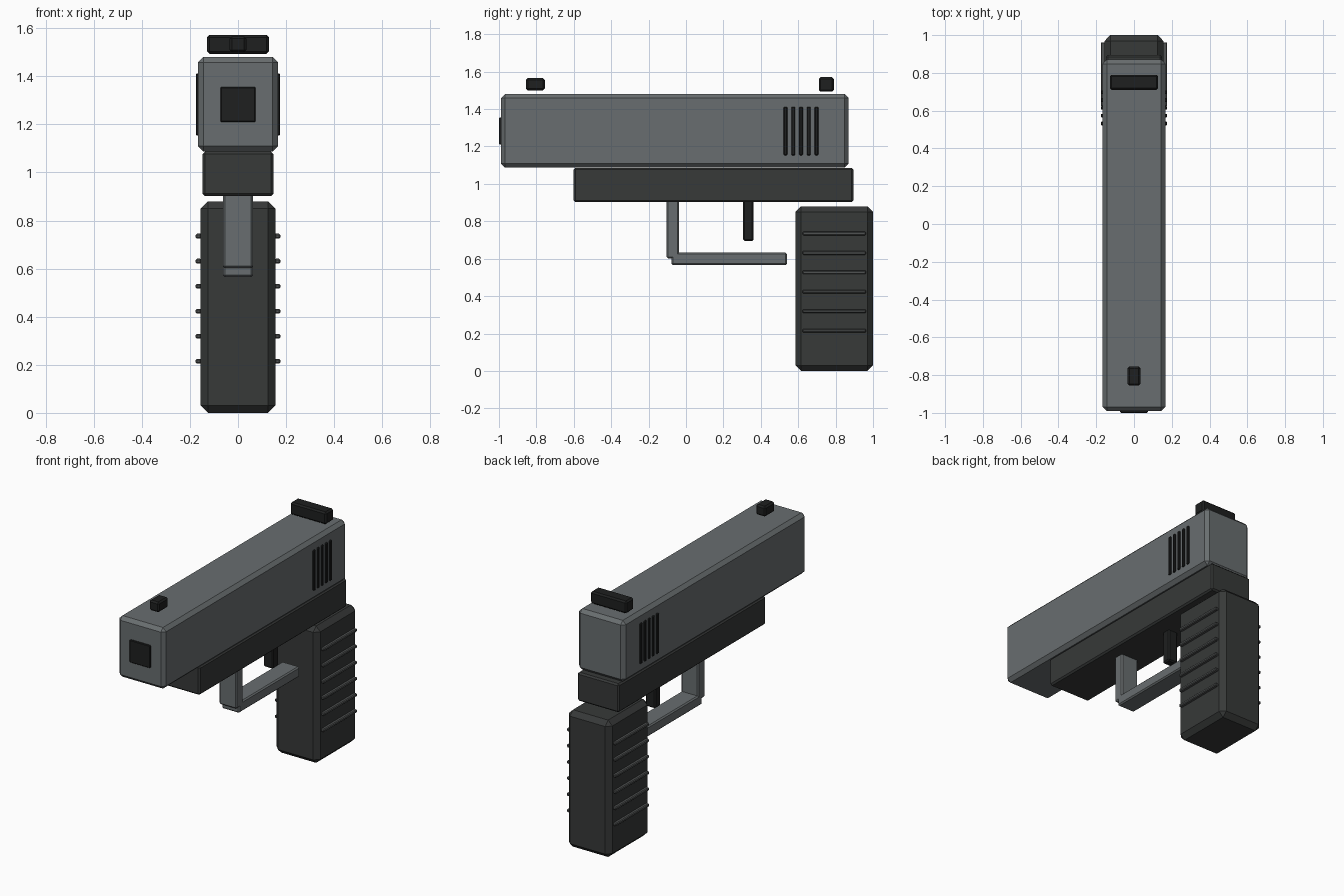
import bpy
import bmesh

if "Cube" in bpy.data.objects:
    bpy.data.objects.remove(bpy.data.objects["Cube"])


def make_material(name, r, g, b):
    mat = bpy.data.materials.new(name)
    mat.diffuse_color = (r, g, b, 1)
    mat.use_nodes = True
    mat.node_tree.nodes["Principled BSDF"].inputs["Base Color"].default_value = mat.diffuse_color
    return mat


STEEL = make_material("steel", 0.14, 0.155, 0.16)
RIDGE = make_material("ridge_grey", 0.08, 0.085, 0.085)
POLYMER = make_material("polymer", 0.038, 0.041, 0.04)
BLACK = make_material("black", 0.013, 0.014, 0.014)


def box(name, xs, ys, zs, bevel, mat):
    """Chamfered box spanning the given (min, max) ranges."""
    mesh = bpy.data.meshes.new(name)
    bm = bmesh.new()
    bmesh.ops.create_cube(bm, size=1)
    for v in bm.verts:
        v.co = [(a + b) / 2 + c * (b - a) for c, (a, b) in zip(v.co, (xs, ys, zs))]
    bmesh.ops.bevel(bm, geom=bm.edges[:], offset=bevel, segments=1, affect='EDGES')
    bm.to_mesh(mesh)
    bm.free()
    mesh.materials.append(mat)
    obj = bpy.data.objects.new(name, mesh)
    bpy.context.collection.objects.link(obj)
    return obj


def mirrored(obj):
    obj.modifiers.new("mirror_x", 'MIRROR').use_axis[0] = True


# Main body
box("slide", (-0.166, 0.166), (-0.99, 0.87), (1.087, 1.48), 0.022, STEEL)
box("muzzle", (-0.073, 0.073), (-1.0, -0.94), (1.21, 1.355), 0.004, BLACK)
box("frame", (-0.148, 0.148), (-0.602, 0.895), (0.902, 1.086), 0.01, POLYMER)
box("grip", (-0.155, 0.155), (0.585, 1.0), (0.0, 0.88), 0.03, POLYMER)

# Sights
box("front_sight", (-0.035, 0.035), (-0.856, -0.755), (1.5, 1.566), 0.01, BLACK)
box("rear_sight", (-0.128, 0.128), (0.71, 0.79), (1.493, 1.572), 0.01, BLACK)

# Trigger and guard
box("trigger", (-0.035, 0.035), (0.305, 0.362), (0.695, 0.94), 0.008, BLACK)
box("guard_post", (-0.062, 0.062), (-0.105, -0.037), (0.602, 0.93), 0.008, STEEL)
box("guard_bar", (-0.062, 0.062), (-0.078, 0.54), (0.565, 0.632), 0.008, STEEL)

# Slide serrations on both sides
for i in range(5):
    y = 0.532 + i * 0.0415
    mirrored(box(f"serration_{i + 1}", (0.155, 0.175), (y - 0.01, y + 0.01),
                 (1.153, 1.412), 0.004, BLACK))

# Grip ridges on both sides
for i in range(6):
    z = 0.215 + i * 0.104
    mirrored(box(f"grip_ridge_{i + 1}", (0.152, 0.176), (0.623, 0.962),
                 (z - 0.01, z + 0.01), 0.005, RIDGE))
